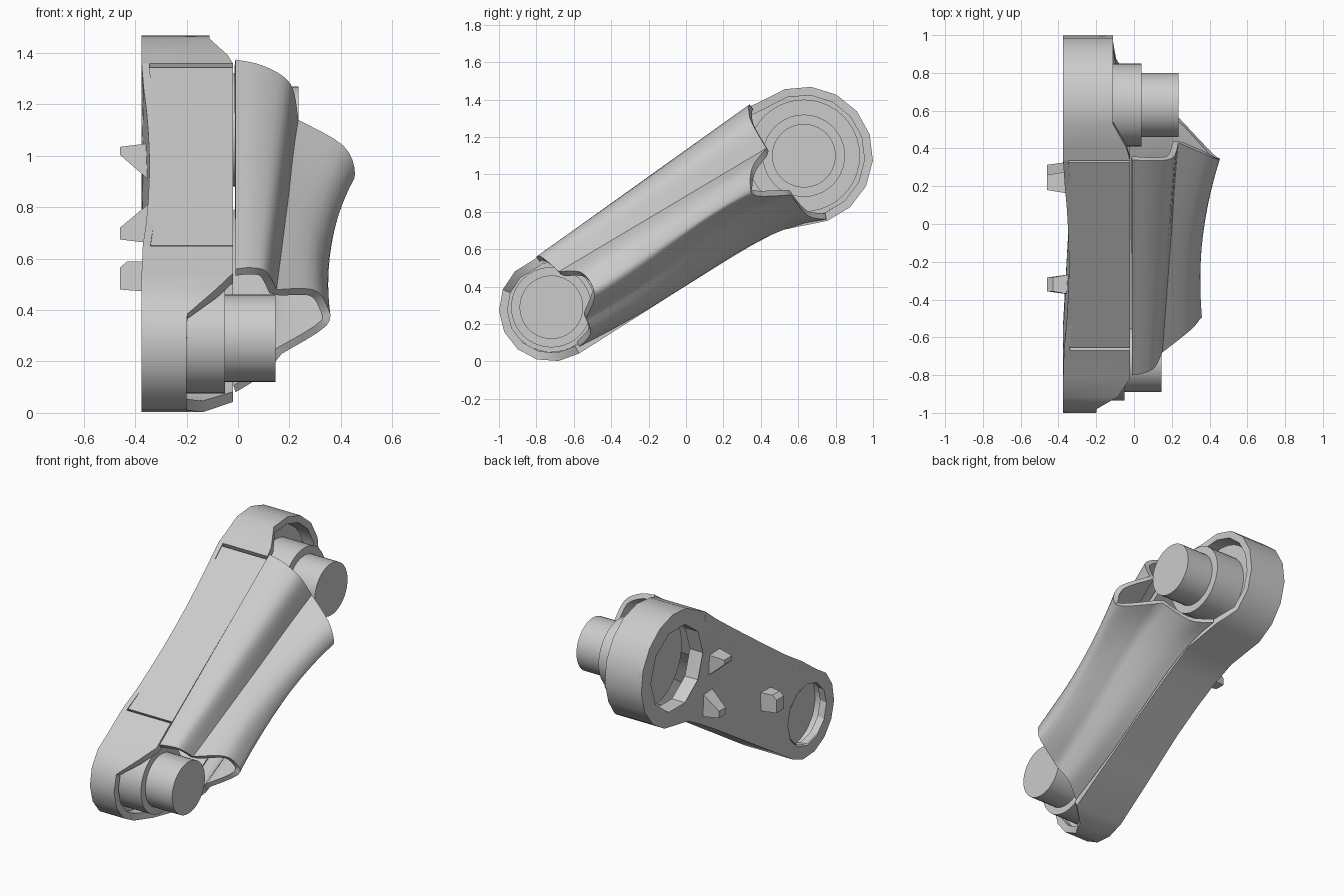
import bpy, bmesh
from math import sin, cos, pi, radians
from mathutils import Vector as V

if "Cube" in bpy.data.objects:
    bpy.data.objects.remove(bpy.data.objects["Cube"])

BIG, SMALL = V((0, 0.63, 1.1)), V((0, -0.72, 0.28))   # pivot centres
AXIS = (BIG - SMALL).normalized()
UP = V((0, -AXIS.z, AXIS.y))


def add(name, bm, smooth=None, ref=None, thick=0):
    """Turn a bmesh into an object; ref is an inside point that orients open sheets."""
    bmesh.ops.recalc_face_normals(bm, faces=bm.faces)
    if ref is not None:
        total = sum(f.normal.dot(f.calc_center_median() - V(ref)) * f.calc_area() for f in bm.faces)
        if total < 0:
            bmesh.ops.reverse_faces(bm, faces=bm.faces)
    me = bpy.data.meshes.new(name)
    bm.to_mesh(me)
    bm.free()
    ob = bpy.data.objects.new(name, me)
    bpy.context.collection.objects.link(ob)
    bpy.ops.object.select_all(action='DESELECT')
    ob.select_set(True)
    bpy.context.view_layer.objects.active = ob
    if thick:
        m = ob.modifiers.new("wall", "SOLIDIFY")
        m.thickness, m.offset = thick, -1
        bpy.ops.object.modifier_apply(modifier=m.name)   # so that the rims shade sharp
    if smooth:
        bpy.ops.object.shade_smooth_by_angle(angle=radians(smooth))
    return ob


def grid(name, rows, close=False, caps=False, **kw):
    bm = bmesh.new()
    vs = [[bm.verts.new(p) for p in r] for r in rows]
    n = len(rows[0])
    for a, b in zip(vs, vs[1:]):
        for i in range(n if close else n - 1):
            j = (i + 1) % n
            bm.faces.new((a[i], a[j], b[j], b[i]))
    if caps:
        bm.faces.new(vs[0])
        bm.faces.new(vs[-1])
    return add(name, bm, **kw)


def lathe(name, centre, prof, n, caps, smooth=None):
    rows = [[V((x, centre.y + r * cos(2 * pi * i / n), centre.z + r * sin(2 * pi * i / n)))
             for i in range(n)] for x, r in prof]
    return grid(name, rows, close=True, caps=caps, smooth=smooth)


def arc(c, r, a0, a1, n):
    return [c + r * V((0, cos(radians(a0 + (a1 - a0) * i / n)), sin(radians(a0 + (a1 - a0) * i / n))))
            for i in range(n + 1)]


def lerp_clamp(v, v0, v1, a, b):
    t = min(1, max(0, (v - v0) / (v1 - v0)))
    return a + (b - a) * t


def back_x(p):
    u = (p - SMALL).dot(AXIS) / 1.577
    return -0.375 + 0.035 * max(0, min(1, 6 * (u - .12) * (.88 - u)))


def rim_x(p):
    u = (p - SMALL).dot(AXIS)
    if u > 0.8:
        return lerp_clamp(u - 1.577, -0.08, 0.1, -0.02, -0.11)
    return lerp_clamp(u, -0.17, 0.0, -0.2, -0.02)


def at(p, x):
    return V((x, p.y, p.z))


# Outline of the arm, running round from one panel seam to the other
seam_a, seam_b = V((0, 0.335, 1.36)), V((0, -0.67, 0.65))
lower = [V((0, .5, .70)), V((0, .35, .62)), V((0, .2, .53)), V((0, 0, .405)), V((0, -.3, .215))]
outline = ([seam_a] + arc(BIG, .37, 128, -70, 9) + lower
           + arc(SMALL, .28, -58, -250, 8) + [seam_b])

# Side wall of the rear housing
grid("housing_wall", [[at(p, back_x(p)) for p in outline], [at(p, rim_x(p)) for p in outline]],
     ref=(-.2, 0, .7), thick=.045, smooth=35)

# Separate top panel between the two seams
gap = (seam_a - seam_b).normalized() * .015
panel = [(seam_b + gap).lerp(seam_a - gap, i / 8) - UP * .008 for i in range(9)]
grid("top_panel", [[at(p, back_x(p)) for p in panel], [at(p, -.02) for p in panel]],
     ref=(-.2, 0, .7), thick=.04)

# Back plate with a hole at each pivot
bm = bmesh.new()
loops = [outline + panel[1:-1],
         arc(BIG, .27, 0, 360, 10)[:-1], arc(SMALL, .2, 0, 360, 12)[:-1]]
edges = []
for lp in loops:
    vs = [bm.verts.new(at(p, 0)) for p in lp]
    edges += [bm.edges.new((vs[i - 1], vs[i])) for i in range(len(vs))]
bmesh.ops.triangle_fill(bm, edges=edges, use_beauty=True, use_dissolve=False)
for v in bm.verts:
    v.co.x = back_x(v.co)
add("back_plate", bm, ref=(1, 0, .7), thick=.03)

# Pivot sockets and stepped bosses
for tag, c, r, n, depth, prof in (
        ("upper", BIG, .27, 10, -.28,
         [(-.2, .3), (-.17, .3), (-.17, .22), (.04, .22), (.04, .17), (.235, .17)]),
        ("lower", SMALL + V((0, 0, .01)), .2, 12, -.33,
         [(-.27, .24), (-.24, .24), (-.24, .215), (-.05, .215), (-.05, .17), (.145, .17)])):
    lathe(tag + "_socket", c, [(-.375, r), (depth, r)], n, False)
    lathe(tag + "_boss", c, prof, 40, True, smooth=35)

# Front cover: lobes lofted between the zigzag end openings (x, y, z)
top_end = [(-.01, .34, 1.375), (.1, .335, 1.35), (.205, .35, 1.28), (.235, .43, 1.14),
           (.41, .355, 1.04), (.455, .345, .93), (.41, .38, .885),
           (.24, .56, .89), (.1, .65, .78), (-.01, .75, .76)]
low_end = [(-.01, -.8, .56), (.05, -.79, .565), (.11, -.76, .55), (.15, -.68, .48),
           (.29, -.57, .48), (.345, -.51, .42), (.345, -.49, .34),
           (.17, -.535, .23), (.1, -.51, .15), (-.01, -.57, .08)]


def spline(pts, k=4):
    pts = [V(p) for p in pts]
    ext = [pts[0]] + pts + [pts[-1]]
    out = []
    for i in range(len(pts) - 1):
        a, b, c, d = ext[i:i + 4]
        for j in range(k):
            t = j / k
            out.append(.5 * (2 * b + (c - a) * t + (2 * a - 5 * b + 4 * c - d) * t * t
                             + (3 * b - a - 3 * c + d) * t ** 3))
    return out + [pts[-1]]


def profile(pts):   # kept sharp at the valleys between the lobes
    return spline(pts[:4])[:-1] + spline(pts[3:8])[:-1] + spline(pts[7:])


A, B = profile(low_end), profile(top_end)
rows = []
for k in range(15):
    s = k / 14
    row = []
    for i, (a, b) in enumerate(zip(A, B)):
        p = a.lerp(b, s)
        p.x -= .16 * s * (1 - s) * lerp_clamp(p.x, .2, .35, 0, 1)
        row.append(p + UP * .6 * s ** 3 * (1 - s) * lerp_clamp(i, 20, 32, 0, 1))
    rows.append(row)
grid("front_cover", rows, ref=(-.1, 0, .7), thick=.032, smooth=35)

# Small locating lugs on the back
for name, y, w, pts in (
        ("upper_lug", .22, .12, [(-.46, 1.035), (-.34, 1.05), (-.34, .9), (-.46, 1.005)]),
        ("middle_lug", .28, .1, [(-.46, .675), (-.34, .66), (-.34, .82), (-.46, .72)]),
        ("lower_lug", -.32, .11, [(-.46, .48), (-.33, .47), (-.33, .59), (-.43, .59), (-.46, .565)])):
    grid(name, [[V((x, y + sgn * (w / 2 if x > -.4 else w / 3), z)) for x, z in pts] for sgn in (-1, 1)],
         close=True, caps=True)
